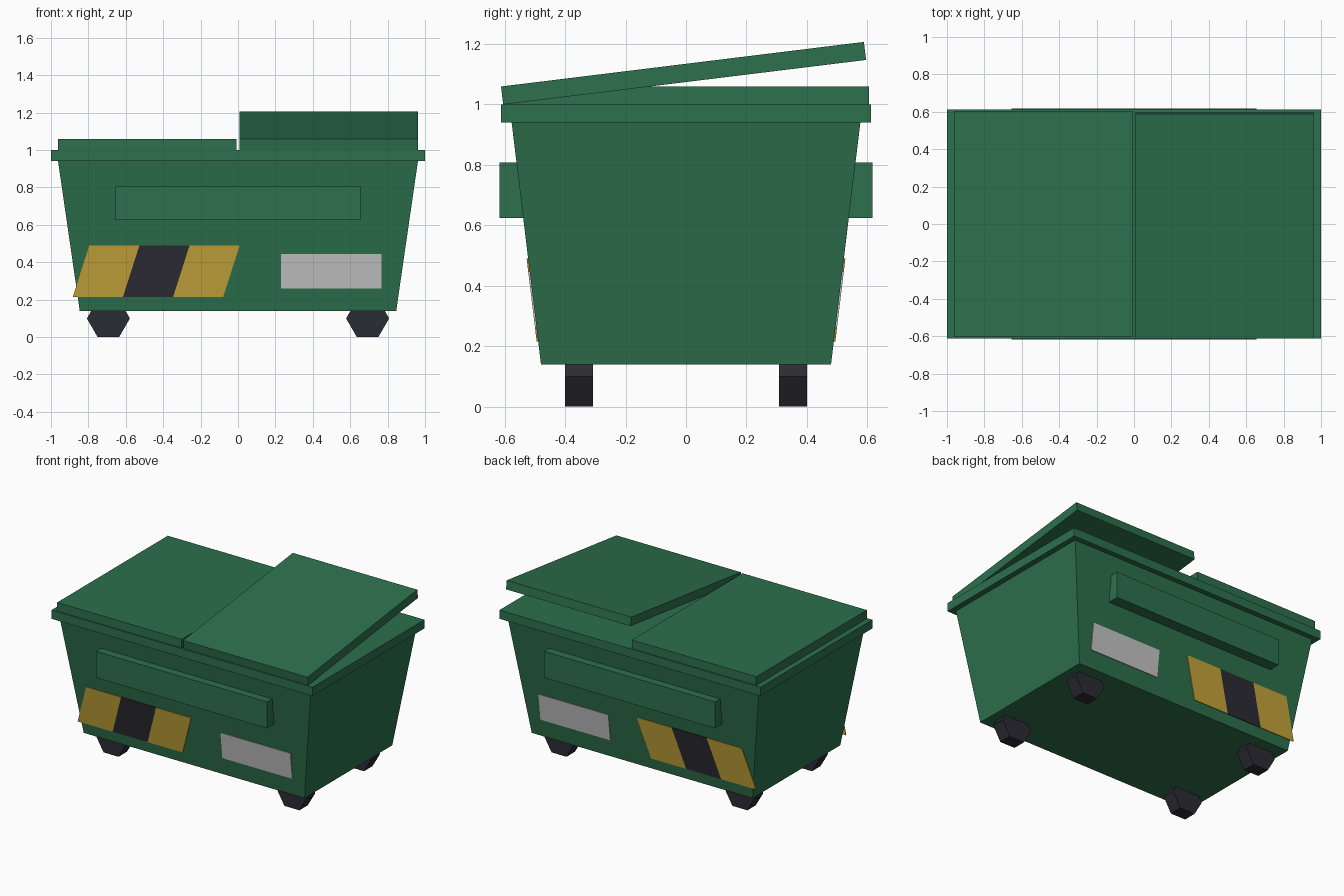
import bpy
import bmesh
from math import radians, pi
from mathutils import Matrix, Vector

if "Cube" in bpy.data.objects:
    bpy.data.objects.remove(bpy.data.objects["Cube"], do_unlink=True)


def material(name, rgb):
    m = bpy.data.materials.new(name)
    m.use_nodes = True
    m.diffuse_color = (*rgb, 1)
    bsdf = next(n for n in m.node_tree.nodes if n.type == "BSDF_PRINCIPLED")
    bsdf.inputs["Base Color"].default_value = (*rgb, 1)
    return m


GREEN = material("bin green", (0.026, 0.162, 0.072))
CHARCOAL = material("charcoal", (0.024, 0.024, 0.033))
YELLOW = material("hazard yellow", (0.55, 0.37, 0.042))
GREY = material("label grey", (0.55, 0.55, 0.55))


def finish(name, bm, mat):
    bmesh.ops.recalc_face_normals(bm, faces=bm.faces)
    mesh = bpy.data.meshes.new(name)
    bm.to_mesh(mesh)
    bm.free()
    mesh.materials.append(mat)
    obj = bpy.data.objects.new(name, mesh)
    bpy.context.collection.objects.link(obj)
    return obj


def box(name, lo, hi, mat, transform=Matrix()):
    lo, hi = Vector(lo), Vector(hi)
    bm = bmesh.new()
    bmesh.ops.create_cube(bm, size=1)
    for v in bm.verts:
        v.co = (lo + hi) / 2 + v.co * (hi - lo)
    bm.transform(transform)
    return finish(name, bm, mat)


# Tapered body
FLOOR, RIM = 0.14, 0.94
BOTTOM, TOP = (0.846, 0.48), (0.962, 0.577)
bm = bmesh.new()
bmesh.ops.create_cube(bm, size=2)
for v in bm.verts:
    half, z = (TOP, RIM) if v.co.z > 0 else (BOTTOM, FLOOR)
    v.co = (v.co.x * half[0], v.co.y * half[1], z)
finish("body", bm, GREEN)

# Rim and the two lids, one of them propped up
box("rim", (-1, -0.613, RIM), (1, 0.613, 1), GREEN)
box("closed_lid", (-0.962, -0.605, 1), (-0.008, 0.605, 1.06), GREEN)
hinge = Matrix.Translation((0, -0.605, 1)) @ Matrix.Rotation(radians(7), 4, "X")
box("raised_lid", (0.008, 0, 0), (0.962, 1.21, 0.06), GREEN, hinge)


def wall_y(z):
    """Depth of the sloping wall at height z."""
    return BOTTOM[1] + (TOP[1] - BOTTOM[1]) * (z - FLOOR) / (RIM - FLOOR)


def plate(name, side, x0, x1, z0, z1, lean, mat):
    """Thin plate on the sloping wall, its top edge shifted by lean."""
    bm = bmesh.new()
    corners = [(x0, z0), (x1, z0), (x1 + lean, z1), (x0 + lean, z1)]
    inner, outer = [[bm.verts.new((x, side * (wall_y(z) + gap), z))
                     for x, z in corners] for gap in (0, 0.005)]
    bm.faces.new(inner)
    bm.faces.new(outer)
    for i in range(4):
        j = (i + 1) % 4
        bm.faces.new((inner[i], inner[j], outer[j], outer[i]))
    finish(name, bm, mat)


for side, label in ((-1, "front"), (1, "back")):
    # Lifting bar across the wall
    y0, y1 = sorted((side * 0.5, side * 0.617))
    box(label + "_bar", (-0.655, y0, 0.625), (0.655, y1, 0.808), GREEN)

    # Slanted hazard stripes and label plate
    for i, mat in enumerate((YELLOW, CHARCOAL, YELLOW)):
        x = -0.883 + i * 0.268
        plate(f"{label}_stripe_{i + 1}", side, x, x + 0.268, 0.215, 0.49, 0.088, mat)
    plate(label + "_label", side, 0.23, 0.766, 0.26, 0.445, 0, GREY)

    # Six-sided wheels
    for sx, hand in ((-1, "right"), (1, "left")):
        bm = bmesh.new()
        bmesh.ops.create_cone(bm, cap_ends=True, segments=6, radius1=0.115,
                              radius2=0.115, depth=0.092)
        # Put a corner on the x axis, then lay the axle along y
        corner = max(bm.verts, key=lambda v: v.co.x).co
        if abs(corner.y) > 0.01:
            bm.transform(Matrix.Rotation(pi / 6, 4, "Z"))
        bm.transform(Matrix.Translation((sx * 0.693, side * 0.354, 0.0996))
                     @ Matrix.Rotation(pi / 2, 4, "X"))
        finish(f"{label}_{hand}_wheel", bm, CHARCOAL)
